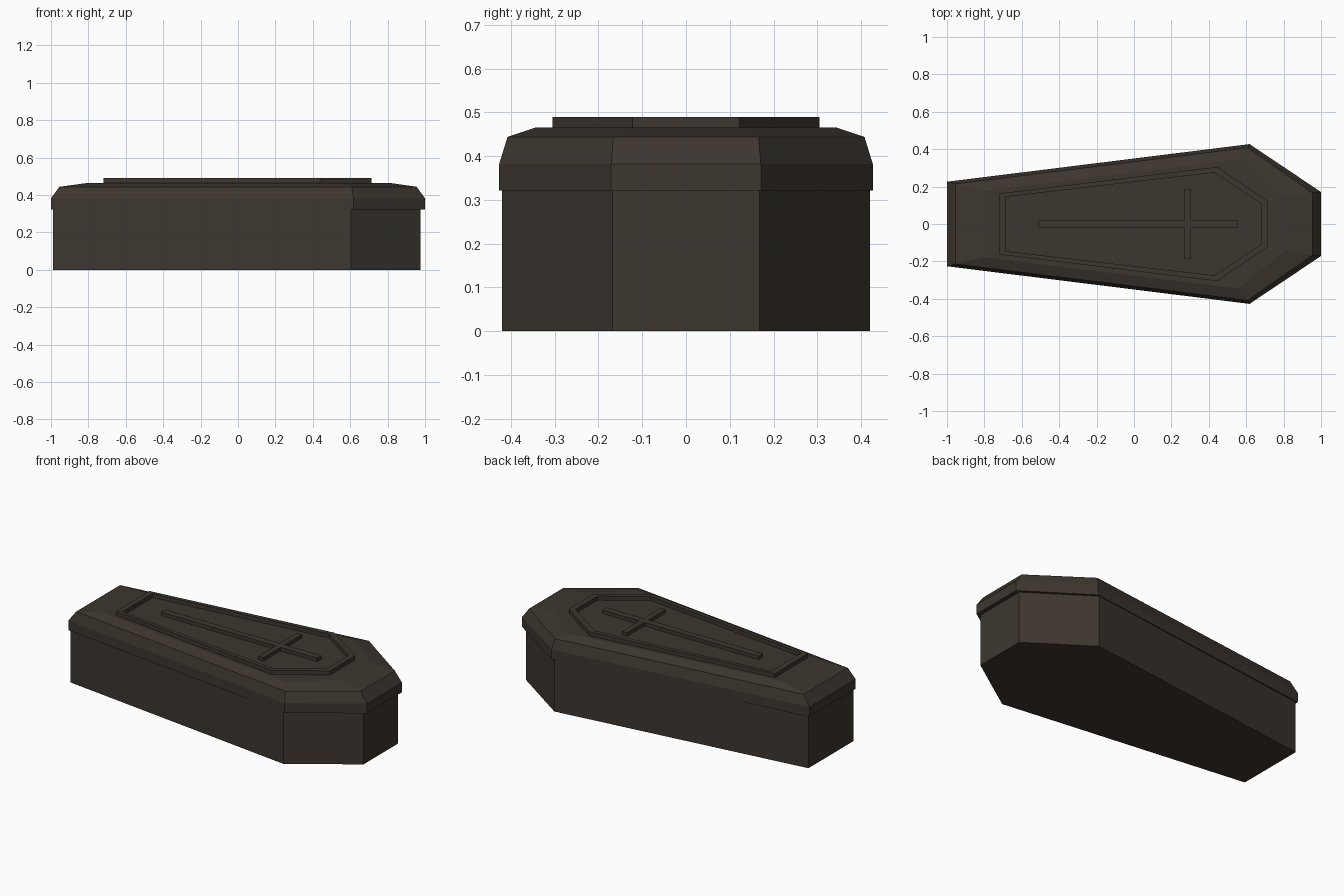
import bpy, bmesh

if "Cube" in bpy.data.objects:
    bpy.data.objects.remove(bpy.data.objects["Cube"])

wood = bpy.data.materials.new("dark brown wood")
wood.diffuse_color = (0.047, 0.037, 0.028, 1)
wood.use_nodes = True
wood.node_tree.nodes["Principled BSDF"].inputs["Base Color"].default_value = wood.diffuse_color


def outline(foot_x, foot_y, shoulder_x, shoulder_y, head_x, head_y):
    """Six-sided coffin outline, counter-clockwise, mirrored across y."""
    half = [(foot_x, -foot_y), (shoulder_x, -shoulder_y), (head_x, -head_y)]
    return half + [(x, -y) for x, y in reversed(half)]


def loft(name, rings, closed_loop=False):
    """Skin between (outline, z) rings; cap both ends or join into a loop."""
    bm = bmesh.new()
    loops = [[bm.verts.new((x, y, z)) for x, y in pts] for pts, z in rings]
    pairs = list(zip(loops, loops[1:]))
    if closed_loop:
        pairs.append((loops[-1], loops[0]))
    else:
        bm.faces.new(loops[0][::-1])
        bm.faces.new(loops[-1])
    for a, b in pairs:
        n = len(a)
        for i in range(n):
            j = (i + 1) % n
            bm.faces.new((a[i], a[j], b[j], b[i]))
    bmesh.ops.recalc_face_normals(bm, faces=bm.faces)
    mesh = bpy.data.meshes.new(name)
    bm.to_mesh(mesh)
    bm.free()
    mesh.materials.append(wood)
    obj = bpy.data.objects.new(name, mesh)
    bpy.context.collection.objects.link(obj)
    return obj


# Box
box = outline(-0.99, 0.22, 0.605, 0.42, 0.975, 0.168)
loft("coffin_box", [(box, 0), (box, 0.33)])

# Overhanging lid with a bevelled edge and shallow crown
rim = outline(-1.0, 0.226, 0.618, 0.427, 1.0, 0.171)
lid = loft("coffin_lid", [
    (rim, 0.322),
    (rim, 0.382),
    (outline(-0.955, 0.214, 0.608, 0.408, 0.955, 0.166), 0.444),
    (outline(-0.80, 0.178, 0.555, 0.345, 0.81, 0.14), 0.465),
])

# Raised frame on the lid
outer = outline(-0.72, 0.163, 0.445, 0.305, 0.715, 0.122)
inner = outline(-0.685, 0.145, 0.43, 0.275, 0.68, 0.108)
loft("lid_frame", [(outer, 0.46), (outer, 0.49), (inner, 0.49), (inner, 0.46)],
     closed_loop=True)

# Cross: one outline with twelve corners
x0, x1, a, b, w, arm = -0.51, 0.555, 0.27, 0.305, 0.021, 0.188
half = [(x0, -w), (a, -w), (a, -arm), (b, -arm), (b, -w), (x1, -w)]
cross = half + [(x, -y) for x, y in reversed(half)]
loft("lid_cross", [(cross, 0.46), (cross, 0.487)])
